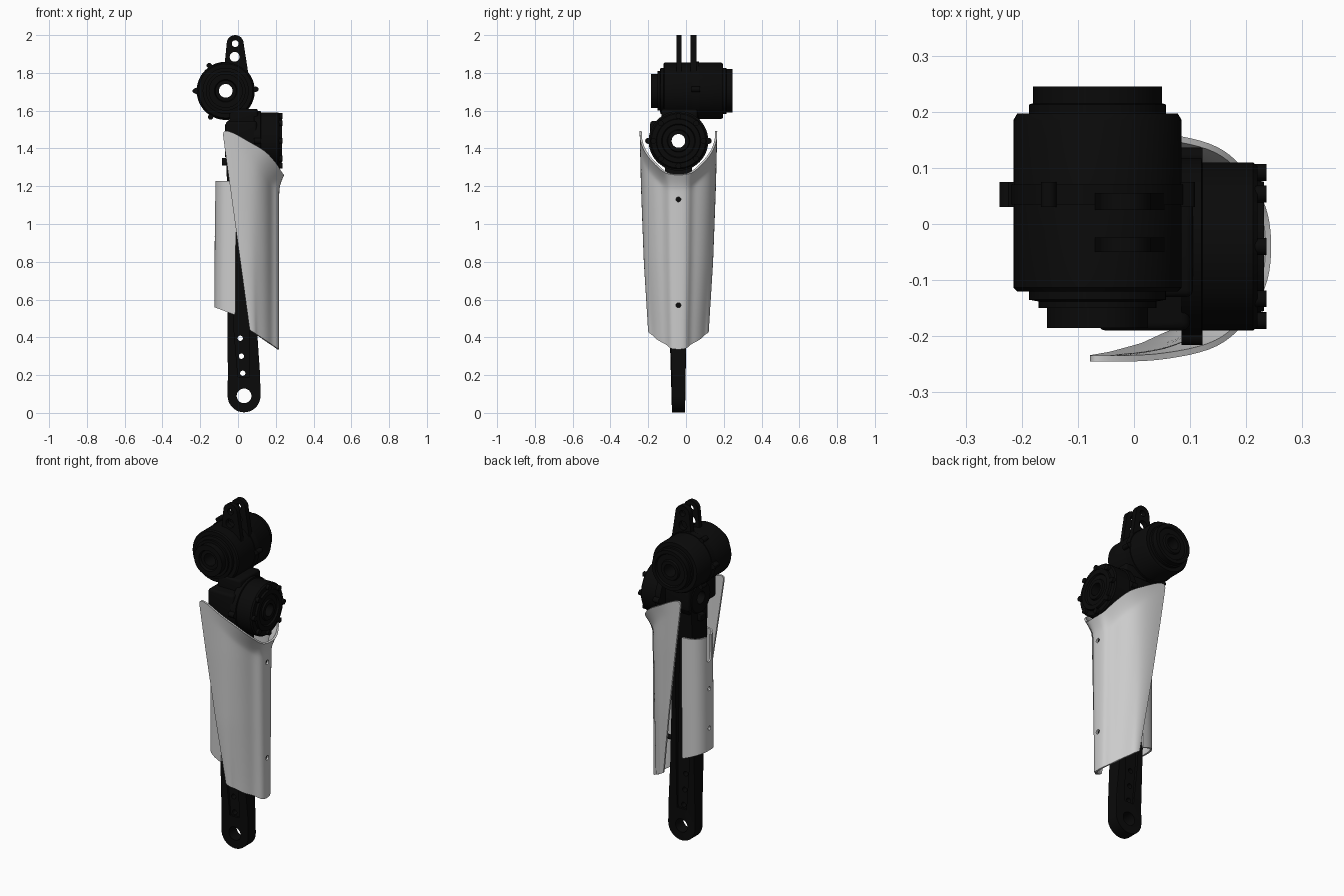
import bpy, bmesh
from math import sin, cos, pi, radians
from mathutils import Vector

if "Cube" in bpy.data.objects:
    bpy.data.objects.remove(bpy.data.objects["Cube"])

black = bpy.data.materials.new("black")
black.diffuse_color = (0.003, 0.003, 0.003, 1)
black.use_nodes = True
black.node_tree.nodes["Principled BSDF"].inputs["Base Color"].default_value = black.diffuse_color


def finish(name, bm, mat=black, recalc=True):
    if recalc:
        bmesh.ops.recalc_face_normals(bm, faces=bm.faces)
    me = bpy.data.meshes.new(name)
    bm.to_mesh(me)
    bm.free()
    ob = bpy.data.objects.new(name, me)
    bpy.context.collection.objects.link(ob)
    if mat:
        me.materials.append(mat)
    return ob


def lathe(name, axis, c, prof, n=56):
    """Revolve a closed (radius, position) loop round the x or y axis."""
    bm = bmesh.new()
    rings = []
    for r, p in prof:
        ring = []
        for i in range(n):
            a, b = r * cos(2 * pi * i / n), r * sin(2 * pi * i / n)
            v = (c[0] + a, p, c[1] + b) if axis == 'Y' else (p, c[0] + a, c[1] + b)
            ring.append(bm.verts.new(v))
        rings.append(ring)
    for k in range(len(rings)):
        A, B = rings[k], rings[(k + 1) % len(rings)]
        for i in range(n):
            j = (i + 1) % n
            bm.faces.new((A[i], A[j], B[j], B[i]))
    return finish(name, bm)


def prism(name, pts, y0, y1):
    """Extrude an xz outline along y."""
    bm = bmesh.new()
    f = bm.faces.new([bm.verts.new((x, y0, z)) for x, z in pts])
    ex = bmesh.ops.extrude_face_region(bm, geom=[f])['geom']
    bmesh.ops.translate(bm, vec=(0, y1 - y0, 0), verts=[v for v in ex if isinstance(v, bmesh.types.BMVert)])
    return finish(name, bm)


def box(name, lo, hi, bevel=0.0):
    bm = bmesh.new()
    lo, hi = Vector(lo), Vector(hi)
    bmesh.ops.create_cube(bm, size=1)
    for v in bm.verts:
        v.co = (lo + hi) / 2 + v.co * (hi - lo)
    if bevel:
        bmesh.ops.bevel(bm, geom=bm.edges[:], offset=bevel, segments=3, profile=0.5, affect='EDGES')
    return finish(name, bm)


def rod(name, axis, c, r, p0, p1, n=24):
    pts = [(c[0] + r * cos(2 * pi * i / n), c[1] + r * sin(2 * pi * i / n)) for i in range(n)]
    ob = prism(name, pts, p0, p1)
    if axis == 'X':
        for v in ob.data.vertices:
            v.co = (v.co.y, v.co.x, v.co.z)
        ob.data.flip_normals()
    return ob


def bake(ob, cutters=()):
    """Apply modifiers and cut holes, then drop the cutters."""
    for c in cutters:
        c.hide_render = True
        m = ob.modifiers.new("cut", 'BOOLEAN')
        m.object, m.operation, m.solver = c, 'DIFFERENCE', 'EXACT'
    bpy.context.view_layer.update()
    dg = bpy.context.evaluated_depsgraph_get()
    me = bpy.data.meshes.new_from_object(ob.evaluated_get(dg))
    ob.modifiers.clear()
    ob.data = me
    for c in cutters:
        bpy.data.objects.remove(c)


def lerp(a, b, t):
    return a + (b - a) * t


def interp(x, table):
    if x <= table[0][0]:
        return table[0][1]
    for (x0, y0), (x1, y1) in zip(table, table[1:]):
        if x <= x1:
            return lerp(y0, y1, (x - x0) / (x1 - x0))
    return table[-1][1]


def shell(name, point, nu, nv, thick):
    """Smooth curved sheet from point(i, v)."""
    bm = bmesh.new()
    g = [[bm.verts.new(point(i, j / nv)) for i in range(nu)] for j in range(nv + 1)]
    for a, b in zip(g, g[1:]):
        for i in range(nu - 1):
            bm.faces.new((a[i], a[i + 1], b[i + 1], b[i]))
    ob = finish(name, bm, None, False)
    ob.modifiers.new("sub", 'SUBSURF').levels = 2
    s = ob.modifiers.new("solid", 'SOLIDIFY')
    s.thickness, s.offset = thick, 0
    return ob


# Upper motor, axis along y
UC = (-0.065, 1.705)
lathe("upper_motor", 'Y', UC, [
    (.036, -.17), (.055, -.17), (.06, -.185), (.09, -.185), (.09, -.15), (.105, -.15), (.105, -.138),
    (.122, -.135), (.122, -.12), (.143, -.12), (.15, -.113), (.15, .185), (.143, .197), (.122, .197),
    (.122, .213), (.115, .215), (.115, .245), (.095, .245), (.09, .235), (.06, .235), (.055, .245), (.036, .245)])
for k, a in enumerate((3, 123, 180, 240)):
    c = (UC[0] + .16 * cos(radians(a)), UC[1] + .16 * sin(radians(a)))
    rod(f"upper_lug_{k}", 'Y', c, .014, .03, .075)
prism("upper_side_tab", [(-.2, 1.675), (-.24, 1.698), (-.24, 1.708), (-.2, 1.735)], .03, .075)
lathe("upper_band", 'Y', UC, [(.14, .035), (.154, .035), (.154, .07), (.14, .07)])

# Pair of hanger ears on top
tip = [(-.015 + .045 * cos(radians(a)), 1.955 + .045 * sin(radians(a))) for a in range(0, 181, 12)]
ear = tip + [(-.075, 1.8), (-.03, 1.765), (.02, 1.74), (.065, 1.73)]
for k, (y0, y1) in enumerate(((-.05, -.024), (.025, .055))):
    e = prism(f"hanger_ear_{k}", ear, y0, y1)
    bake(e, [rod("c", 'Y', (-.015, 1.955), .018, -.2, .2), rod("c", 'Y', (-.018, 1.885), .026, -.2, .2)])

# Lower motor, axis along x
LC = (-0.04, 1.44)
lathe("lower_motor", 'X', LC, [
    (.036, -.07), (.085, -.07), (.09, -.06), (.105, -.055), (.11, -.045), (.11, .085), (.158, .085), (.158, .12),
    (.15, .122), (.15, .212), (.143, .22), (.118, .22), (.115, .232), (.09, .232), (.085, .222), (.06, .222),
    (.056, .232), (.036, .232)])
for k in range(8):
    a = radians(45 * k)
    c = (LC[0] + .132 * cos(a), LC[1] + .132 * sin(a))
    rod(f"lower_bolt_{k}", 'X', c, .015, .2, .236, 16)
for k, s in enumerate((-1, 1)):
    rod(f"lower_lug_{k}", 'X', (LC[0] + .16 * s, LC[1]), .016, .085, .122)

# Bracket joining both motors
b = box("motor_bracket", (-.065, -.19, 1.39), (.1, .07, 1.545), .015)
bake(b, [rod("c", 'X', LC, .037, -.3, .4, 40)])
box("motor_neck", (-.045, -.13, 1.5), (.105, .06, 1.61), .012)
box("bracket_tab", (-.085, -.06, 1.31), (-.04, -.02, 1.35), .004)

# Leg bar with eye at the foot, thicker toward the top
FC = (.032, .09)
arc = [(FC[0] + .087 * cos(radians(a)), FC[1] + .087 * sin(radians(a))) for a in range(180, 361, 10)]
bar = prism("leg_bar", arc + [(.117, .2), (.1, .45), (.085, .8), (.085, 1.38), (-.06, 1.38), (-.058, .8), (-.055, .45), (-.054, .2)], -1, 1)
for v in bar.data.vertices:
    h = interp(v.co.z, [(.2, .035), (.45, .043), (.8, .052), (1.38, .075)])
    v.co.y = -.04 + h * v.co.y
cuts = [rod("c", 'Y', FC, .039, -.3, .3, 40)]
cuts += [rod("c", 'Y', p, .014, -.3, .3) for p in ((.012, .395), (.018, .3), (.025, .21))]
for y0, y1 in ((-.3, -.066), (-.014, .3)):
    c = prism("c", [(.0, .19), (.06, .19), (.062, .45), (.05, 1.2), (-.025, 1.2), (-.022, .45)], y0, y1)
    cuts.append(c)
bake(bar, cuts)

# Large cover wrapping the +x side, open toward -x: (width fraction, x, top z)
half = [(0, .213, 1.262), (.16, .212, 1.263), (.27, .204, 1.268), (.34, .186, 1.274), (.44, .17, 1.288),
        (.58, .156, 1.315), (.74, .133, 1.35), (.88, .098, 1.393)]
side = [(.95, .25, 1.437), (.985, .5, 1.465), (1, .75, 1.488), (1, .97, 1.498), (1, 1, 1.475)]
NH = len(half) + len(side)
SEC = half + side


def cover_x(k, v):
    return SEC[k][1] if k < len(half) else lerp(.1, lerp(.062, -.08, v), SEC[k][1])


def cover_point(i, v):
    v = min(1, v * 1.12 if v < .8 else lerp(.896, 1, (v - .8) / .2))
    k = abs(i - NH + 1)
    sgn = 1 if i >= NH - 1 else -1
    fr, x = SEC[k][0], cover_x(k, v)
    zb = .335 + (.215 - cover_x(k, 0)) * .68
    z = lerp(zb, SEC[k][2], v)
    w = interp(z, [(.33, .152), (.45, .156), (.8, .178), (1.2, .193), (1.49, .2)])
    # flared lip at the top
    s = max(0, (v - .91) / .09) ** 1.5
    if k < len(half):
        x = lerp(x, .04 + .2 * (1 - fr ** 2.2) ** .5, s)
    fr = lerp(fr, min(1, fr * 1.04), s)
    return (x, -.04 + sgn * w * fr, z)


cover = shell("front_cover", cover_point, 2 * NH - 1, 20, .011)
bake(cover, [rod("c", 'X', (-.04, z), .013, .15, .3) for z in (1.13, .57)])
for k, z in enumerate((1.13, .57)):
    rod(f"cover_screw_{k}", 'X', (-.04, z), .0135, .08, .206)

# Small cover on the -x side
sec = [(-.01, .092), (-.016, .092), (-.05, .089), (-.083, .078), (-.105, .055), (-.115, .028), (-.117, 0)]


def small_point(i, v):
    k = i if i < 7 else 12 - i
    x, d = sec[k]
    zb = .517 + (-.01 - x) * .4
    return (x - .004 * (1 - v), -.04 + (d if i < 7 else -d), lerp(zb, 1.228, v))


small = shell("rear_cover", small_point, 13, 14, .01)
slot = [(-.022 * cos(radians(a)) - .04, 1.1 - .022 * sin(radians(a))) for a in range(0, 181, 15)] + [(-.018, 1.3), (-.062, 1.3)]
notch = prism("c", slot, -.2, -.08)
for v in notch.data.vertices:
    v.co = (v.co.y, v.co.x, v.co.z)
notch.data.flip_normals()
bake(small, [notch] + [rod("c", 'X', (-.04, z), .012, -.2, -.09) for z in (.92, .69)])

# Smooth shading with sharp edges kept
for ob in bpy.context.scene.objects:
    ob.select_set(True)
    bpy.context.view_layer.objects.active = ob
bpy.ops.object.shade_smooth_by_angle(angle=radians(35))
